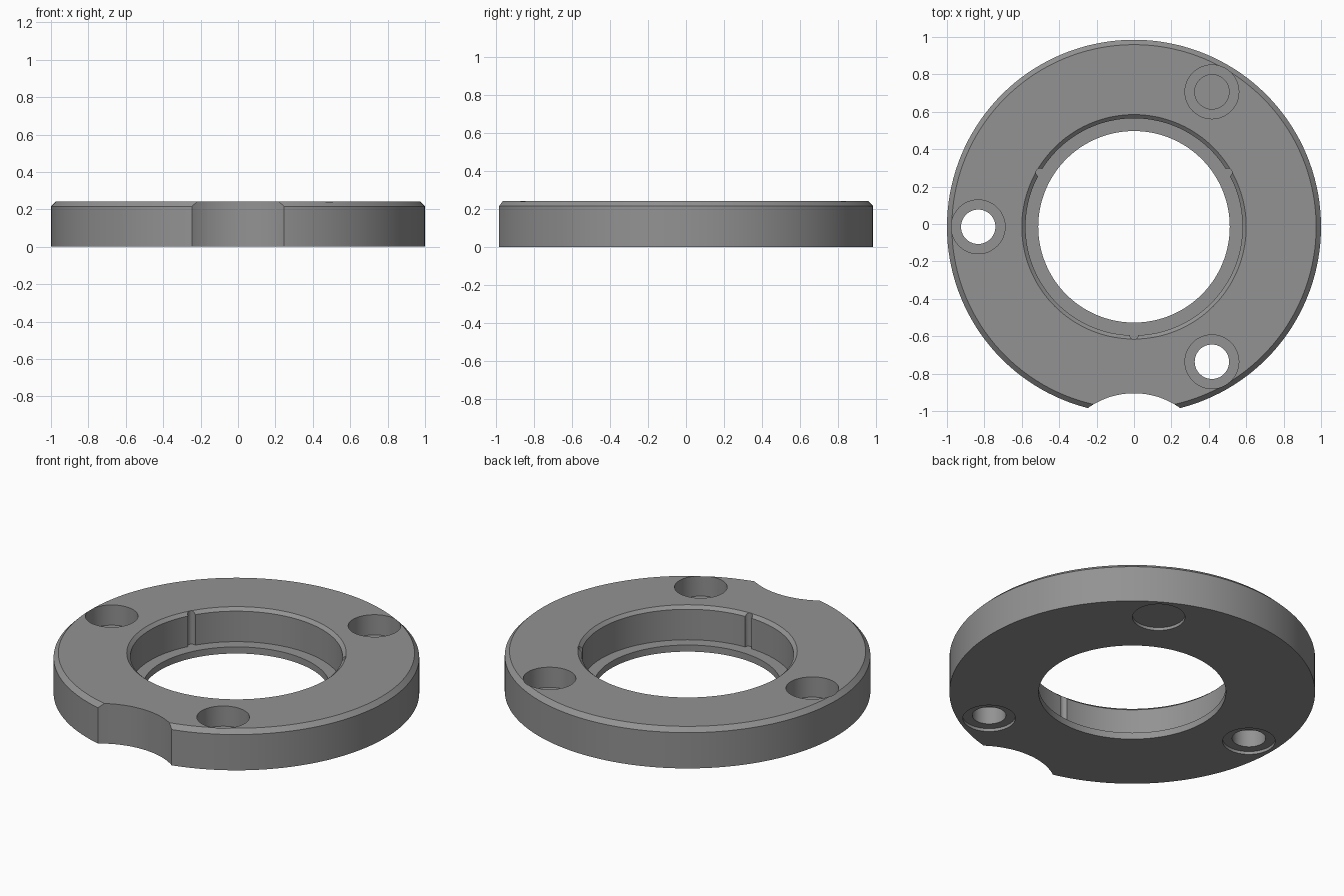
import bpy, bmesh
from math import cos, sin, pi, radians

old = bpy.data.objects.get("Cube")
if old:
    bpy.data.objects.remove(old, do_unlink=True)

CY = -0.015      # ring axis offset, the front notch shortens the ring
TOP = 0.242

# Single grey metal material
metal = bpy.data.materials.new("grey metal")
metal.use_nodes = True
grey = (0.29, 0.29, 0.29, 1)
metal.diffuse_color = grey
metal.node_tree.nodes["Principled BSDF"].inputs["Base Color"].default_value = grey


def lathe(name, profile, segments):
    """Revolve a closed (radius, z) profile around the ring axis."""
    bm = bmesh.new()
    rings = []
    for i in range(segments):
        a = 2 * pi * i / segments
        rings.append([bm.verts.new((r * cos(a), r * sin(a) + CY, z)) for r, z in profile])
    n = len(profile)
    for i in range(segments):
        here, there = rings[i], rings[(i + 1) % segments]
        for j in range(n):
            k = (j + 1) % n
            bm.faces.new((here[j], there[j], there[k], here[k]))
    bmesh.ops.recalc_face_normals(bm, faces=bm.faces)
    mesh = bpy.data.meshes.new(name)
    bm.to_mesh(mesh)
    bm.free()
    mesh.materials.append(metal)
    obj = bpy.data.objects.new(name, mesh)
    bpy.context.collection.objects.link(obj)
    return obj


def cut(target, radius, x, y, z0, z1, sides=48):
    """Subtract an upright cylinder from the target."""
    bpy.ops.mesh.primitive_cylinder_add(vertices=sides, radius=radius, depth=z1 - z0,
                                        location=(x, y + CY, (z0 + z1) / 2))
    cutter = bpy.context.object
    cutter.name = "cutter"
    cutter.hide_render = True
    cutter.data.materials.append(metal)
    mod = target.modifiers.new("cut", "BOOLEAN")
    mod.operation = "DIFFERENCE"
    mod.solver = "EXACT"
    mod.object = cutter
    bpy.context.view_layer.objects.active = target
    bpy.ops.object.modifier_apply(modifier=mod.name)
    bpy.data.objects.remove(cutter, do_unlink=True)


# Ring body: chamfered rim, chamfered bore and an inner lip at the bottom
ring = lathe("flange_ring", [
    (0.512, 0), (1, 0), (1, TOP - 0.026), (0.974, TOP),
    (0.6, TOP), (0.58, TOP - 0.018), (0.58, 0.04), (0.512, 0.04)], 144)

# Three bolt holes, each recessed deep from above and slightly from below
for angle in (60, 180, 300):
    x, y = 0.833 * cos(radians(angle)), 0.833 * sin(radians(angle))
    cut(ring, 0.092, x, y, -0.1, 0.4)
    cut(ring, 0.144, x, y, 0.12, 0.4)
    cut(ring, 0.144, x, y, -0.1, 0.018)

# Three small rounded grooves in the bore wall
for angle in (30, 150, 270):
    cut(ring, 0.022, 0.58 * cos(radians(angle)), 0.58 * sin(radians(angle)), 0.04, 0.4, 20)

# Curved notch at the front
cut(ring, 0.425, 0, -1.315, -0.1, 0.4, 128)

# Smooth shading with crisp machined edges
bpy.ops.object.select_all(action="DESELECT")
ring.select_set(True)
bpy.context.view_layer.objects.active = ring
bpy.ops.object.shade_smooth_by_angle(angle=radians(30))
